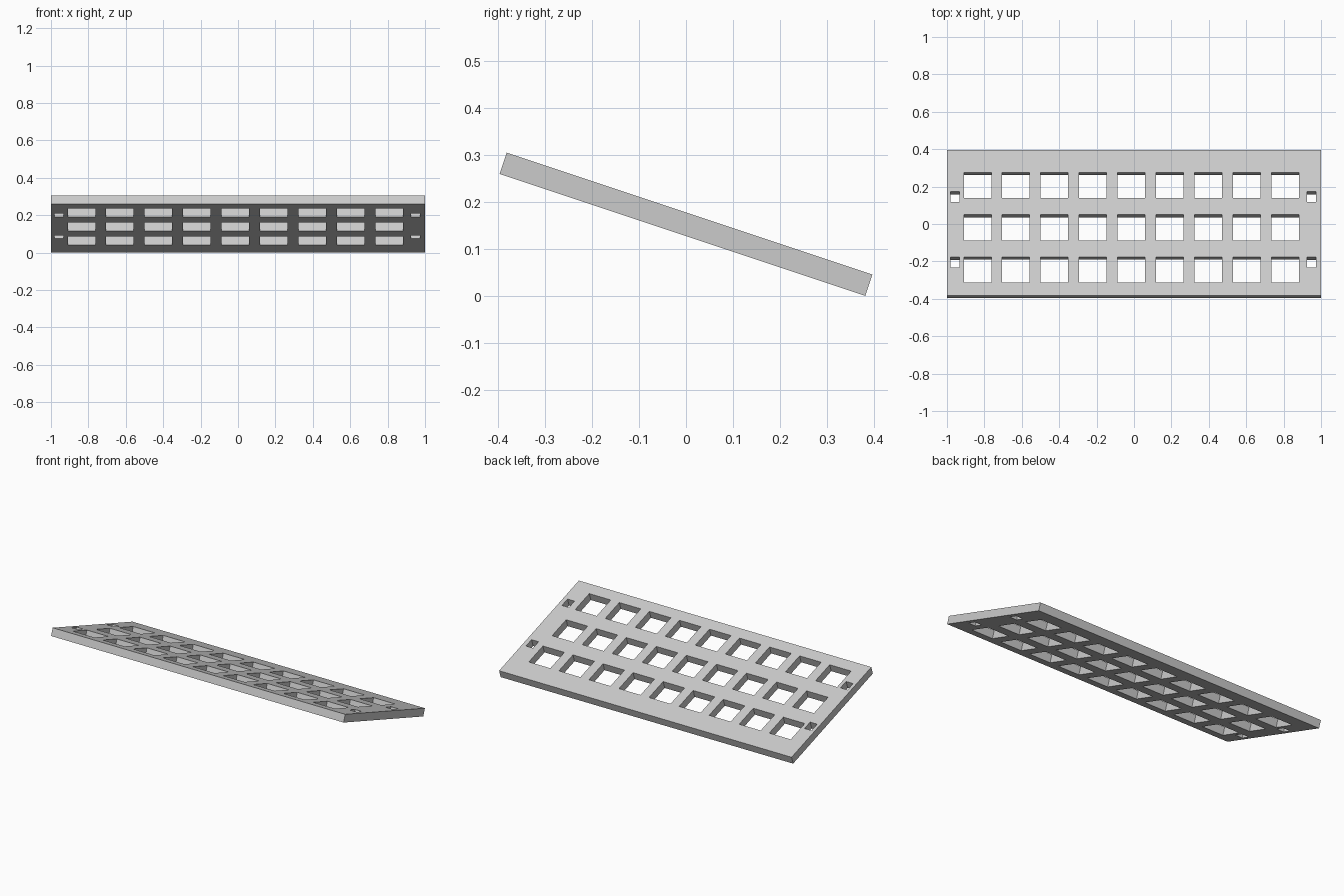
import bpy, bmesh, math
from mathutils import Matrix, Vector

if "Cube" in bpy.data.objects:
    bpy.data.objects.remove(bpy.data.objects["Cube"], do_unlink=True)

WIDTH, LENGTH, THICK = 2.0, 0.821, 0.0477
TILT = math.atan(1 / 3)

grey = bpy.data.materials.new("light grey")
grey.use_nodes = True
colour = (0.6, 0.6, 0.6, 1)
grey.diffuse_color = colour
grey.node_tree.nodes["Principled BSDF"].inputs["Base Color"].default_value = colour


def boxes(name, items):
    """One object made of boxes given as (x, y, size x, size y, size z)."""
    bm = bmesh.new()
    for x, y, sx, sy, sz in items:
        place = Matrix.Translation((x, y, 0)) @ Matrix.Diagonal((sx, sy, sz, 1))
        bmesh.ops.create_cube(bm, size=1, matrix=place)
    mesh = bpy.data.meshes.new(name)
    bm.to_mesh(mesh)
    bm.free()
    mesh.materials.append(grey)
    obj = bpy.data.objects.new(name, mesh)
    bpy.context.collection.objects.link(obj)
    return obj


# Flat plate
plate = boxes("key_plate", [(0, 0, WIDTH, LENGTH, THICK)])

# Three rows of nine square openings, and four small slots near the ends
depth = THICK * 3
openings = [(-0.8365 + 0.2055 * i, y, 0.147, 0.145, depth)
            for y in (0.211, -0.028, -0.266) for i in range(9)]
openings += [(x, y, 0.048, 0.058, depth)
             for x in (-0.956, 0.949) for y in (0.146, -0.224)]
cutter = boxes("opening_cutter", openings)
cutter.hide_render = True

cut = plate.modifiers.new("openings", "BOOLEAN")
cut.operation = "DIFFERENCE"
cut.solver = "EXACT"
cut.object = cutter
bpy.context.view_layer.objects.active = plate
bpy.ops.object.modifier_apply(modifier=cut.name)
bpy.data.objects.remove(cutter, do_unlink=True)

# Tilt so the front edge is raised, then rest the back edge on the ground
plate.data.transform(Matrix.Rotation(-TILT, 4, "X"))
lowest = min(v.co.z for v in plate.data.vertices)
plate.data.transform(Matrix.Translation(Vector((0, 0, -lowest))))
